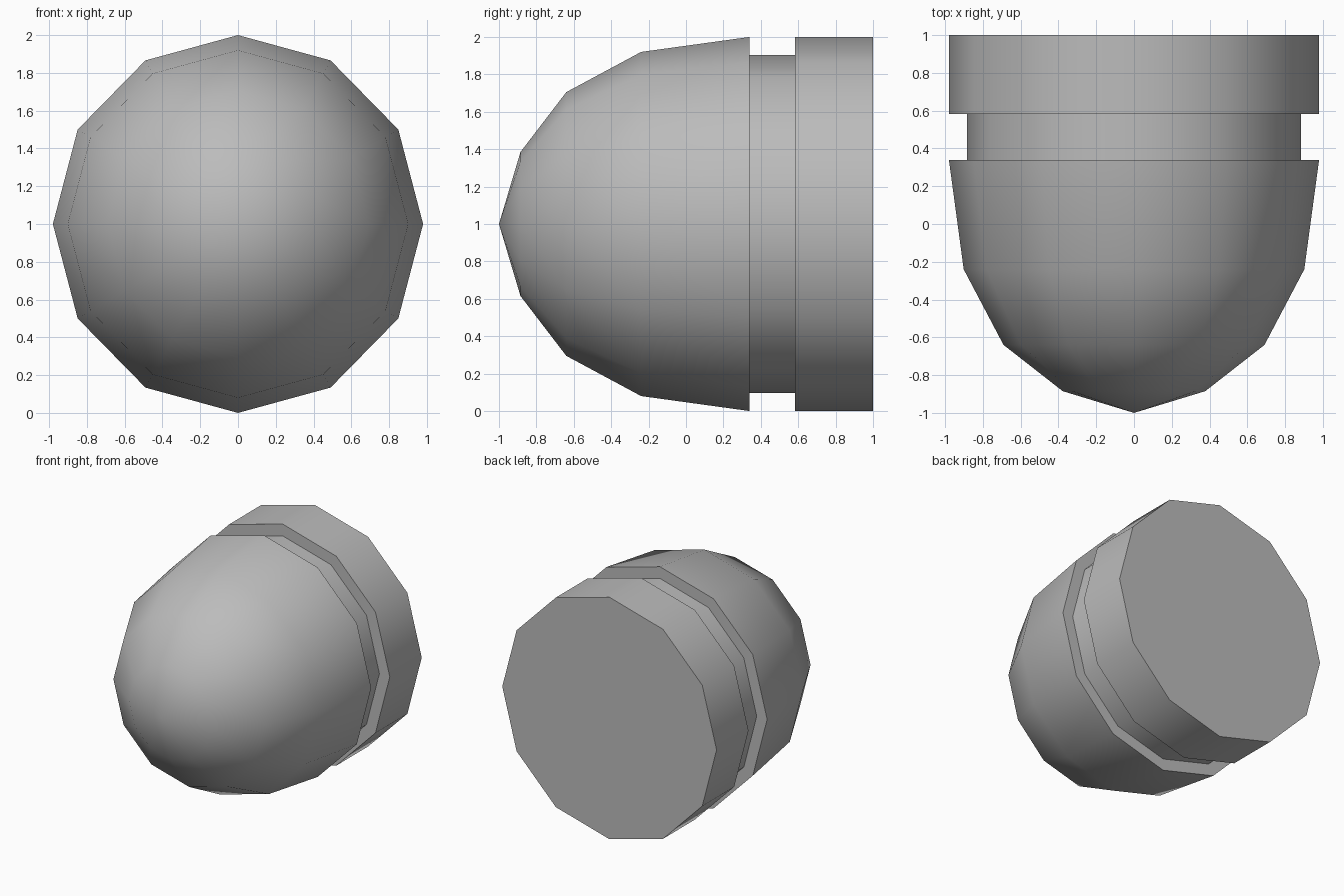
import bpy
import bmesh
from math import sin, cos, tau, radians

SIDES = 12
WIDTH = 0.98      # slight squash across x
CENTRE_Z = 1.0

default = bpy.data.objects.get("Cube")
if default:
    bpy.data.objects.remove(default, do_unlink=True)

grey = bpy.data.materials.new("plain grey")
grey.use_nodes = True
colour = (0.5, 0.5, 0.5, 1)
grey.diffuse_color = colour
grey.node_tree.nodes["Principled BSDF"].inputs["Base Color"].default_value = colour


def lathe(name, profile):
    """Revolve (y, radius) points about the y axis, front to back."""
    bm = bmesh.new()
    rings = []
    for y, r in profile:
        if r == 0:
            rings.append([bm.verts.new((0, y, CENTRE_Z))] * SIDES)
            continue
        angles = [tau * i / SIDES for i in range(SIDES)]
        rings.append([bm.verts.new((WIDTH * r * sin(a), y, CENTRE_Z + r * cos(a)))
                      for a in angles])
    for a, b in zip(rings, rings[1:]):
        for i in range(SIDES):
            j = (i + 1) % SIDES
            corners = dict.fromkeys((a[i], a[j], b[j], b[i]))
            bm.faces.new(list(corners))
    bmesh.ops.recalc_face_normals(bm, faces=bm.faces)
    mesh = bpy.data.meshes.new(name)
    bm.to_mesh(mesh)
    bm.free()
    mesh.materials.append(grey)
    obj = bpy.data.objects.new(name, mesh)
    bpy.context.collection.objects.link(obj)
    bpy.ops.object.select_all(action="DESELECT")
    obj.select_set(True)
    bpy.context.view_layer.objects.active = obj
    bpy.ops.object.shade_smooth_by_angle(angle=radians(40))
    return obj


# Body: rounded nose, recessed groove and flat-backed base collar
lathe("domed_body", [
    (-1, 0), (-0.885, 0.385), (-0.64, 0.705), (-0.24, 0.92), (0.34, 1),
    (0.34, 0.903), (0.583, 0.903), (0.583, 1), (1, 1), (1, 0)])
